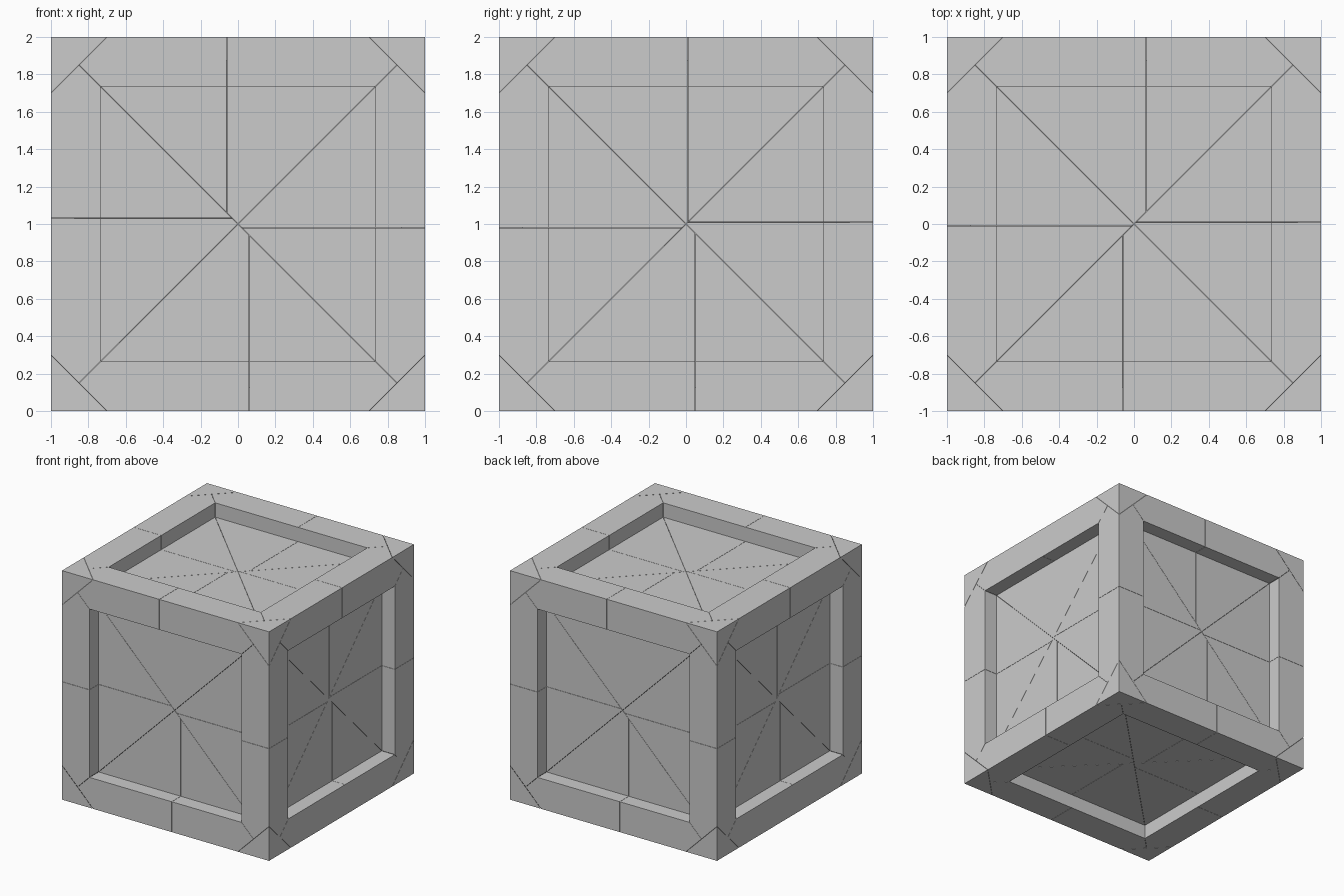
import bpy, bmesh
from mathutils import Vector

if "Cube" in bpy.data.objects:
    bpy.data.objects.remove(bpy.data.objects["Cube"])

MID = Vector((0, 0, 1))      # crate centre above the floor
OPEN = 0.735                 # half width of each recessed opening
DEPTH = 0.125                # recess depth
CHIP = 2.7                   # corner chip plane: |x|+|y|+|z|
GAP = 0.001                  # half width of the hairline cracks


def crate():
    """Solid cube with a recessed square panel in all six sides."""
    bm = bmesh.new()
    bmesh.ops.create_cube(bm, size=2)
    for f in list(bm.faces):
        n = f.normal.copy()
        bmesh.ops.inset_individual(bm, faces=[f], thickness=1 - OPEN, use_even_offset=True)
        ext = bmesh.ops.extrude_discrete_faces(bm, faces=[f])
        bmesh.ops.translate(bm, verts=ext["faces"][0].verts[:], vec=-n * DEPTH)
    return bm


def keep(bm, co, no):
    """Keep the side of the plane behind its normal and cap the cut."""
    no = Vector(no).normalized()
    bmesh.ops.bisect_plane(bm, geom=bm.verts[:] + bm.edges[:] + bm.faces[:],
                           dist=1e-5, plane_co=Vector(co) - no * GAP, plane_no=no,
                           clear_outer=True)
    rim = [e for e in bm.edges if e.is_boundary]
    if rim:
        bmesh.ops.holes_fill(bm, edges=rim, sides=0)


def finish(bm, name):
    bmesh.ops.recalc_face_normals(bm, faces=bm.faces[:])
    bmesh.ops.translate(bm, verts=bm.verts[:], vec=MID)
    me = bpy.data.meshes.new(name)
    bm.to_mesh(me)
    bm.free()
    bpy.context.collection.objects.link(bpy.data.objects.new(name, me))


signs = [(x, y, z) for x in (-1, 1) for y in (-1, 1) for z in (-1, 1)]
body = crate()

# Eight broken-off corner chips
for s in signs:
    n = Vector(s)
    chip = body.copy()
    keep(chip, n * CHIP / 3, -n)
    finish(chip, "corner_chip")
for s in signs:
    keep(body, Vector(s) * CHIP / 3, Vector(s))

# Where the crack crosses each of the twelve edges: (axis, sign, sign)
crack = {(0, -1, 1): -0.06, (0, -1, -1): 0.06, (0, 1, 1): 0.065, (0, 1, -1): -0.06,
         (1, 1, 1): 0.01, (1, 1, -1): 0.05, (1, -1, 1): -0.01, (1, -1, -1): -0.05,
         (2, -1, -1): 0.03, (2, 1, -1): -0.02, (2, 1, 1): 0.01, (2, -1, 1): -0.02}

# Edge wedges running to the crate centre, each split in two at its crack
for (k, si, sj), off in crack.items():
    i, j = [a for a in range(3) if a != k]
    wedge = body.copy()
    for axis, s in ((i, si), (j, sj)):
        for d in (-1, 1):
            n = Vector((0, 0, 0))
            n[k], n[axis] = d, -s
            keep(wedge, (0, 0, 0), n)
    for d in (-1, 1):
        n = Vector((0, 0, 0))
        n[k] = d
        half = wedge.copy()
        keep(half, n * d * off, n)
        finish(half, "edge_chunk")
    wedge.free()
body.free()
